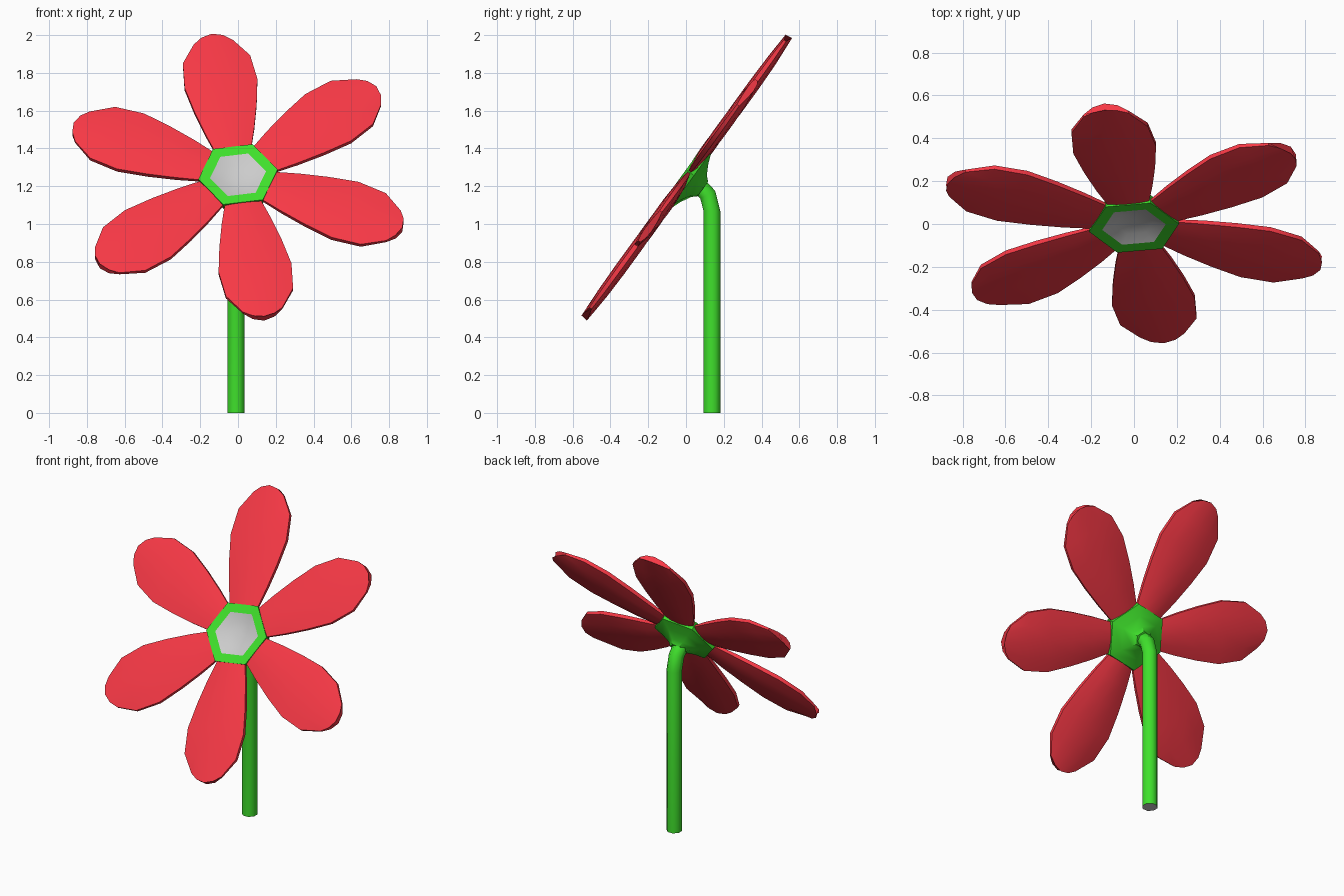
import bpy
from math import sin, cos, radians
from mathutils import Vector, Matrix

if "Cube" in bpy.data.objects:
    bpy.data.objects.remove(bpy.data.objects["Cube"])

SPIN = radians(38.5)      # direction of the first petal
# Flower head frame: local z faces forward and up, local y runs up the tilted head
HEAD = Matrix.Translation((0, 0, 1.25)) @ Matrix.Rotation(radians(54), 4, 'X')


def material(name, rgb):
    m = bpy.data.materials.new(name)
    m.diffuse_color = (*rgb, 1)
    m.use_nodes = True
    m.node_tree.nodes["Principled BSDF"].inputs["Base Color"].default_value = m.diffuse_color
    return m


def loft(name, rings, mat=None, matrix=Matrix(), cap_start=True, cap_end=True, angle=40):
    """Skin a list of equally sized closed rings."""
    n = len(rings[0])
    verts = [Vector(p) for ring in rings for p in ring]
    faces = [(i * n + j, i * n + (j + 1) % n, (i + 1) * n + (j + 1) % n, (i + 1) * n + j)
             for i in range(len(rings) - 1) for j in range(n)]
    if cap_start:
        faces.append(tuple(reversed(range(n))))
    if cap_end:
        faces.append(tuple(range(len(verts) - n, len(verts))))
    mesh = bpy.data.meshes.new(name)
    mesh.from_pydata(verts, [], faces)
    mesh.transform(matrix)
    obj = bpy.data.objects.new(name, mesh)
    bpy.context.collection.objects.link(obj)
    if mat:
        mesh.materials.append(mat)
    bpy.ops.object.select_all(action='DESELECT')
    obj.select_set(True)
    bpy.context.view_layer.objects.active = obj
    bpy.ops.object.shade_smooth_by_angle(angle=radians(angle))
    return obj


def hexagon(r, z):
    """Hexagon ring with its sides facing the petals."""
    return [(r * cos(SPIN + radians(30 + 60 * k)), r * sin(SPIN + radians(30 + 60 * k)), z)
            for k in range(6)]


def stem_ring(y, z, tilt, r=0.048):
    t = radians(tilt)
    return [(-0.01 + r * cos(a), y + r * sin(a) * cos(t), z + r * sin(a) * sin(t))
            for a in (radians(45 * k + 22.5) for k in range(8))]


red = material("petal_red", (0.93, 0.04, 0.06))
green = material("leaf_green", (0.05, 0.75, 0.025))

# Petals: length, half width, thickness factor per row
rows = [(0.15, 0.09, 0.6), (0.3, 0.132, 0.9), (0.45, 0.167, 1.0), (0.61, 0.195, 1.0),
        (0.77, 0.18, 0.9), (0.885, 0.105, 0.6)]
section = [(1, 0.012), (0.55, 0.022), (0, 0.026), (-0.55, 0.022), (-1, 0.012),
           (-1, -0.012), (-0.55, -0.03), (0, -0.038), (0.55, -0.03), (1, -0.012)]
petal_rings = []
for i, (r, hw, th) in enumerate(rows):
    bow = 0.05 if i == len(rows) - 1 else 0     # rounded tip
    petal_rings.append([(r + bow * (1 - f * f), f * hw, w * th) for f, w in section])
for k in range(6):
    turn = Matrix.Rotation(SPIN + radians(60 * k), 4, 'Z')
    loft(f"petal_{k + 1}", petal_rings, red, HEAD @ turn)

# Hub: green rim in front, funnel behind
loft("hub", [hexagon(0.052, -0.11), hexagon(0.075, -0.085), hexagon(0.135, -0.055),
             hexagon(0.205, -0.03), hexagon(0.212, 0.022), hexagon(0.15, 0.018)],
     green, HEAD, cap_end=False)

# Pale shallow dish in the middle
loft("flower_centre", [hexagon(0.02, -0.008), hexagon(0.09, -0.004), hexagon(0.15, 0.018)],
     None, HEAD, cap_end=False).data.flip_normals()

# Stem bending forward into the hub, with a plain cut end
loft("stem", [stem_ring(0.137, 0, 0), stem_ring(0.137, 1.07, 0), stem_ring(0.115, 1.155, 28),
              stem_ring(0.075, 1.197, 54), stem_ring(0.035, 1.225, 54)],
     green, cap_start=False, cap_end=True, angle=50)
loft("stem_end", [stem_ring(0.137, 0, 0), stem_ring(0.137, 0.001, 0, 0.046)])
